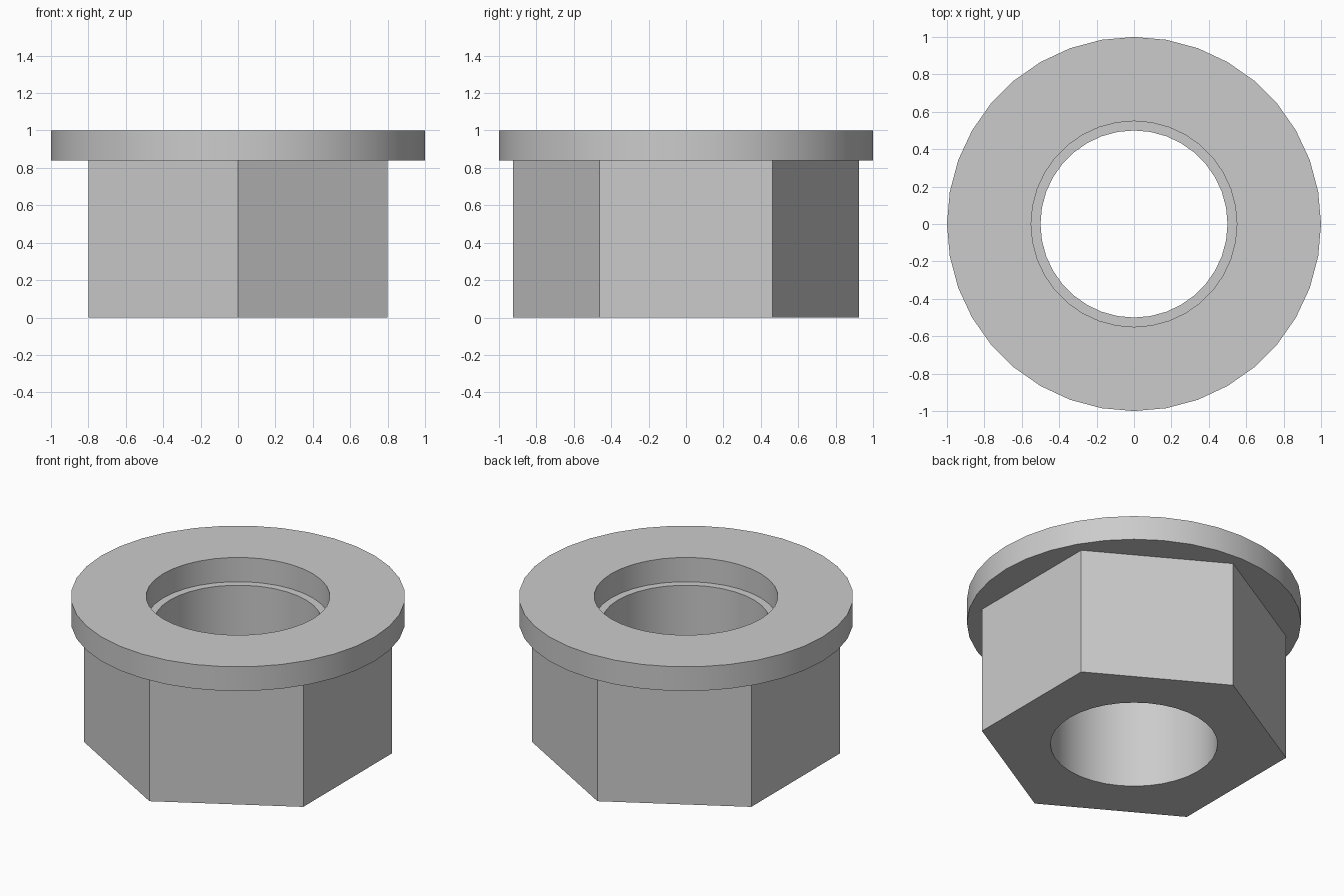
import bpy, bmesh
from math import cos, radians

cube = bpy.data.objects.get("Cube")
if cube:
    bpy.data.objects.remove(cube, do_unlink=True)

SIDES = 36
STEP = 360 / SIDES
FLANGE_Z = 0.84
TOP_Z = 1.0

# Plain grey metal
steel = bpy.data.materials.new("grey_metal")
steel.use_nodes = True
grey = (0.6, 0.6, 0.6, 1)
steel.diffuse_color = grey
steel.node_tree.nodes["Principled BSDF"].inputs["Base Color"].default_value = grey


def circle(radius):
    return lambda angle: radius


def hexagon(apothem):
    # Distance to a hexagon whose flats face +x and -x
    return lambda angle: apothem / cos(radians((angle + 30) % 60 - 30))


# Closed cross-section: outline and height, from the bore round the outside and back
section = [
    (circle(0.5), 0),            # bore bottom
    (hexagon(0.8), 0),           # hexagon bottom
    (hexagon(0.8), FLANGE_Z),    # hexagon meets flange
    (circle(1.0), FLANGE_Z),     # flange underside
    (circle(1.0), TOP_Z),        # flange rim
    (circle(0.55), TOP_Z),       # counterbore top
    (circle(0.55), FLANGE_Z),    # counterbore floor
    (circle(0.5), FLANGE_Z),     # bore top
]

bm = bmesh.new()
rings = []
for outline, z in section:
    ring = []
    for i in range(SIDES):
        angle = i * STEP
        a = radians(angle)
        r = outline(angle)
        ring.append(bm.verts.new((r * cos(a), r * cos(a - radians(90)), z)))
    rings.append(ring)

# Bridge each ring to the next
for k, ring in enumerate(rings):
    nxt = rings[(k + 1) % len(rings)]
    for i in range(SIDES):
        j = (i + 1) % SIDES
        bm.faces.new((ring[i], ring[j], nxt[j], nxt[i]))
bmesh.ops.recalc_face_normals(bm, faces=bm.faces)

mesh = bpy.data.meshes.new("flanged_hex_nut")
bm.to_mesh(mesh)
bm.free()
mesh.materials.append(steel)
nut = bpy.data.objects.new("flanged_hex_nut", mesh)
bpy.context.collection.objects.link(nut)

# Smooth round walls, crisp edges
bpy.ops.object.select_all(action="DESELECT")
nut.select_set(True)
bpy.context.view_layer.objects.active = nut
bpy.ops.object.shade_smooth_by_angle(angle=radians(30))
